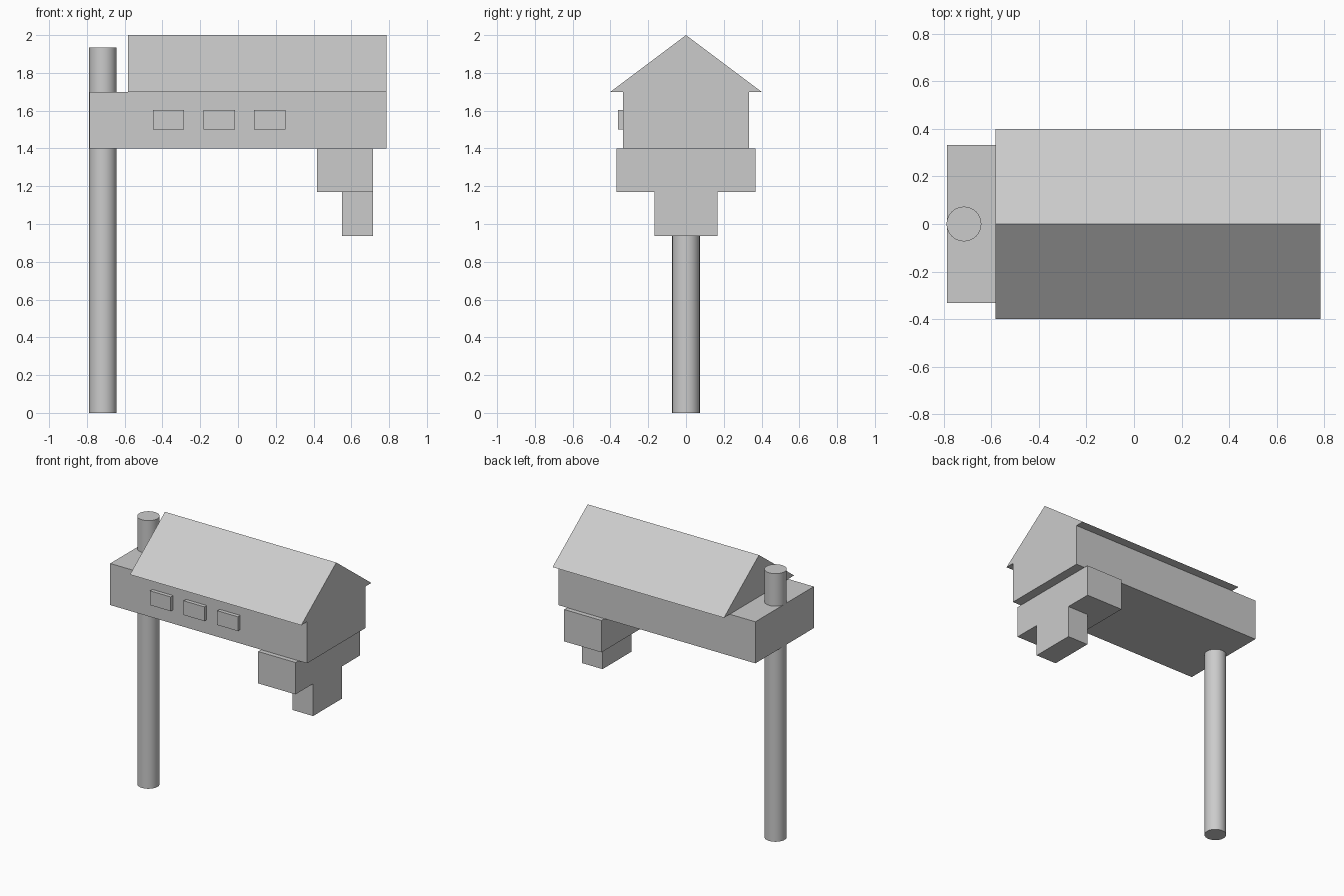
import bpy
import bmesh
from mathutils import Vector

cube = bpy.data.objects.get("Cube")
if cube:
    bpy.data.objects.remove(cube, do_unlink=True)

# Single plain grey
grey = bpy.data.materials.new("plain_grey")
grey.use_nodes = True
colour = (0.6, 0.6, 0.6, 1)
grey.diffuse_color = colour
grey.node_tree.nodes["Principled BSDF"].inputs["Base Color"].default_value = colour


def finish(name, bm):
    bmesh.ops.recalc_face_normals(bm, faces=bm.faces)
    mesh = bpy.data.meshes.new(name)
    bm.to_mesh(mesh)
    bm.free()
    mesh.materials.append(grey)
    obj = bpy.data.objects.new(name, mesh)
    bpy.context.collection.objects.link(obj)
    return obj


def box(name, x, y, z):
    """Box from (low, high) extents on each axis."""
    bm = bmesh.new()
    bmesh.ops.create_cube(bm, size=1)
    low, high = (Vector(v) for v in zip(x, y, z))
    bmesh.ops.scale(bm, vec=high - low, verts=bm.verts)
    bmesh.ops.translate(bm, vec=(low + high) / 2, verts=bm.verts)
    return finish(name, bm)


def prism(name, profile, x):
    """Extrude a (y, z) profile along x."""
    bm = bmesh.new()
    face = bm.faces.new([bm.verts.new((x[0], y, z)) for y, z in profile])
    out = bmesh.ops.extrude_face_region(bm, geom=[face], use_keep_orig=True)
    moved = [v for v in out["geom"] if isinstance(v, bmesh.types.BMVert)]
    bmesh.ops.translate(bm, vec=(x[1] - x[0], 0, 0), verts=moved)
    return finish(name, bm)


# Long body and overhanging gable roof
box("body", (-0.787, 0.785), (-0.333, 0.333), (1.4, 1.7))
prism("roof", [(-0.4, 1.7), (0.4, 1.7), (0, 2)], (-0.583, 0.785))

# Stepped blocks under the far end
box("upper_step", (0.418, 0.716), (-0.367, 0.367), (1.17, 1.4))
box("lower_step", (0.55, 0.716), (-0.166, 0.166), (0.937, 1.17))

# Raised front windows
for i in range(3):
    left = -0.45 + i * 0.268
    box(f"window_{i + 1}", (left, left + 0.165), (-0.36, -0.33), (1.5, 1.603))

# Round post through the body
bm = bmesh.new()
bmesh.ops.create_cone(bm, cap_ends=True, segments=48, radius1=0.073,
                      radius2=0.073, depth=1.935)
bmesh.ops.translate(bm, vec=(-0.715, 0, 1.935 / 2), verts=bm.verts)
post = finish("post", bm)
bpy.ops.object.select_all(action="DESELECT")
post.select_set(True)
bpy.context.view_layer.objects.active = post
bpy.ops.object.shade_smooth_by_angle()
